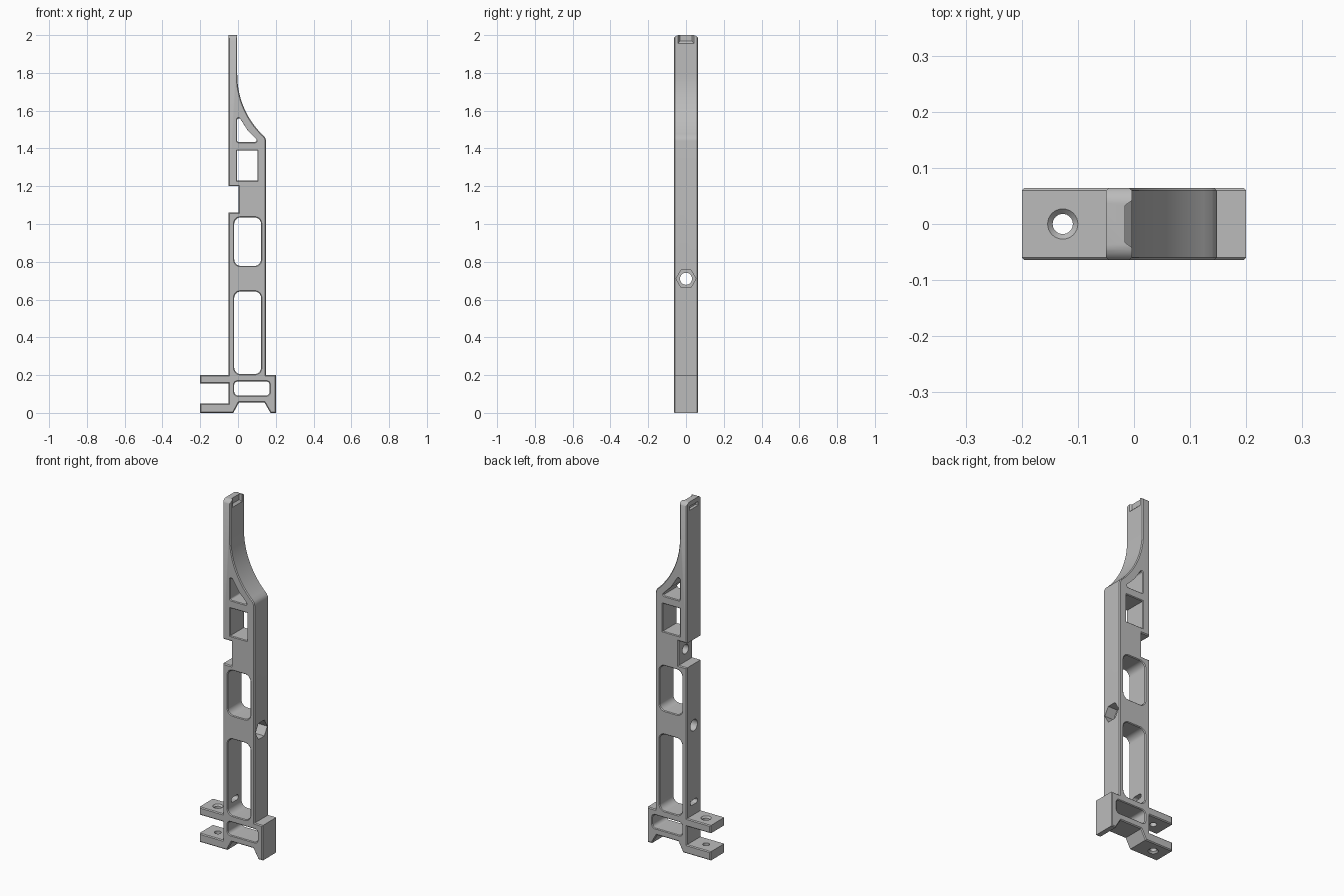
import bpy, bmesh, math
from mathutils import Vector

if "Cube" in bpy.data.objects:
    bpy.data.objects.remove(bpy.data.objects["Cube"], do_unlink=True)

HALF = 0.0645     # half thickness
CHAMFER = 0.005

grey = bpy.data.materials.new("plain grey")
grey.use_nodes = True
colour = (0.5, 0.5, 0.5, 1)
grey.diffuse_color = colour
grey.node_tree.nodes["Principled BSDF"].inputs["Base Color"].default_value = colour


def rounded(points, radius, steps=8):
    """Polygon with every corner filleted."""
    out = []
    for i, p in enumerate(points):
        p = Vector(p)
        u = (Vector(points[i - 1]) - p).normalized()
        v = (Vector(points[(i + 1) % len(points)]) - p).normalized()
        half = u.angle(v) / 2
        centre = p + (u + v).normalized() * radius / math.sin(half)
        reach = radius / math.tan(half)
        a, b = p + u * reach - centre, p + v * reach - centre
        out += [tuple(centre + a.lerp(b, k / steps).normalized() * radius)
                for k in range(steps + 1)]
    return out


def rect(a0, a1, b0, b1):
    return [(a0, b0), (a1, b0), (a1, b1), (a0, b1)]


def circle(a, b, r, n=32):
    return [(a + r * math.cos(math.tau * i / n), b + r * math.sin(math.tau * i / n))
            for i in range(n)]


def grow(points, c):
    """Enlarge a section by c on each side of its bounding box."""
    lo = [min(p[k] for p in points) for k in (0, 1)]
    hi = [max(p[k] for p in points) for k in (0, 1)]
    return [tuple((p[k] - (lo[k] + hi[k]) / 2) * (1 + 2 * c / (hi[k] - lo[k]))
                  + (lo[k] + hi[k]) / 2 for k in (0, 1)) for p in points]


def loft(name, axis, sections, chamfer=0):
    """Solid through sections (position, outline) along an axis."""
    place = {"x": lambda t, a, b: (t, a, b),
             "y": lambda t, a, b: (a, t, b),
             "z": lambda t, a, b: (a, b, t)}[axis]
    bm = bmesh.new()
    rings = [[bm.verts.new(place(t, *p)) for p in pts] for t, pts in sections]
    caps = [bm.faces.new(rings[0]), bm.faces.new(rings[-1][::-1])]
    for r, s in zip(rings, rings[1:]):
        for i in range(len(r)):
            bm.faces.new((r[i - 1], r[i], s[i], s[i - 1]))
    bmesh.ops.recalc_face_normals(bm, faces=bm.faces)
    if chamfer:
        edges = list({e for f in caps for e in f.edges})
        bmesh.ops.bevel(bm, geom=edges, offset=chamfer, segments=1,
                        affect='EDGES', clamp_overlap=False)
    mesh = bpy.data.meshes.new(name)
    bm.to_mesh(mesh)
    bm.free()
    mesh.materials.append(grey)
    obj = bpy.data.objects.new(name, mesh)
    bpy.context.collection.objects.link(obj)
    return obj


# Main silhouette: foot, clamp arms, notch, tapering blade
foot = [(-0.2, 0), (-0.025, 0), (0.005, 0.055), (0.14, 0.055), (0.172, 0),
        (0.2, 0), (0.2, 0.2), (0.148, 0.2)]
shoulder = [(0.139 + 0.0088 * math.sin(a), 1.443 + 0.02 * (1 - math.cos(a)))
            for a in (math.pi / 2, math.pi / 3, math.pi / 6)]
shoulder = [(0.148, 1.44), (0.146, 1.452), (0.139, 1.464)]
R = 0.444
sweep = [(-0.004 + R * (1 - math.cos(a)), 1.79 - R * math.sin(a))
         for a in (math.radians(44.6) * (1 - i / 16) for i in range(17))]
back = [(-0.004, 2.03), (-0.05, 2.03), (-0.05, 1.2), (0.003, 1.2), (0.003, 1.06),
        (-0.05, 1.06), (-0.05, 0.2), (-0.2, 0.2), (-0.2, 0.155), (-0.05, 0.155),
        (-0.05, 0.05), (-0.2, 0.05)]
body = loft("arm_body", "y", [(-HALF, foot + shoulder + sweep + back),
                              (HALF, foot + shoulder + sweep + back)], CHAMFER)

cutters = []

# Windows through the thickness, with chamfered rims
windows = [
    rounded(rect(-0.02, 0.168, 0.092, 0.167), 0.02),
    rounded(rect(-0.02, 0.122, 0.205, 0.643), 0.035),
    rounded(rect(-0.02, 0.122, 0.778, 1.035), 0.035),
    rect(-0.005, 0.102, 1.23, 1.388),
    rounded([(-0.005, 1.434), (0.112, 1.434), (0.05, 1.497), (-0.005, 1.585)], 0.01),
]
for w in windows:
    wide, y0, y1 = grow(w, 0.015), HALF + 0.011, HALF - 0.004
    cutters.append(loft("window_cutter", "y",
                        [(-y0, wide), (-y1, w), (y1, w), (y0, wide)]))

# Bolt hole with hexagonal nut pocket
cutters.append(loft("bolt_cutter", "x", [(-0.1, circle(0, 0.71, 0.032)),
                                         (0.3, circle(0, 0.71, 0.032))]))
cutters.append(loft("nut_cutter", "x", [(0.09, circle(0, 0.71, 0.053, 6)),
                                        (0.3, circle(0, 0.71, 0.053, 6))]))

# Blind hole in the notch and slot above the clamp
cutters.append(loft("notch_hole_cutter", "x", [(-0.04, circle(0, 1.13, 0.027)),
                                               (0.09, circle(0, 1.13, 0.027))]))
slot = rounded(rect(-0.032, 0.032, 0.258, 0.286), 0.0135)
cutters.append(loft("slot_cutter", "x", [(-0.1, slot), (0.02, slot)]))

# Clamp pin holes, countersunk on the outer faces
big, small = circle(-0.127, 0, 0.037), circle(-0.127, 0, 0.018)
cutters.append(loft("pin_cutter", "z", [(-0.01, big), (0.009, small),
                                        (0.191, small), (0.21, big)]))

# Recesses at the tip
cutters.append(loft("tip_front_cutter", "x", [(0.01, rect(-0.052, 0.052, 1.942, 2.05)),
                                              (-0.016, rect(-0.033, 0.033, 1.968, 2.05))]))
cutters.append(loft("tip_back_cutter", "x", [(-0.06, rect(-0.04, 0.04, 1.95, 1.975)),
                                             (-0.035, rect(-0.035, 0.035, 1.953, 1.972))]))

# Rounded tip envelope
r = [(-0.067, -0.1), (0.067, -0.1), (0.067, 2.0), (-0.067, 2.0)]
tip = rounded(r, 0.03)
envelope = loft("tip_envelope", "x", [(-0.4, tip), (0.4, tip)])

bpy.ops.object.select_all(action='DESELECT')
body.select_set(True)
bpy.context.view_layer.objects.active = body
for c in cutters + [envelope]:
    c.hide_render = True
    mod = body.modifiers.new(c.name, 'BOOLEAN')
    mod.operation = 'INTERSECT' if c is envelope else 'DIFFERENCE'
    mod.solver = 'EXACT'
    mod.object = c
    bpy.ops.object.modifier_apply(modifier=mod.name)
for c in cutters + [envelope]:
    bpy.data.objects.remove(c, do_unlink=True)

bpy.ops.object.shade_smooth_by_angle(angle=math.radians(30))
